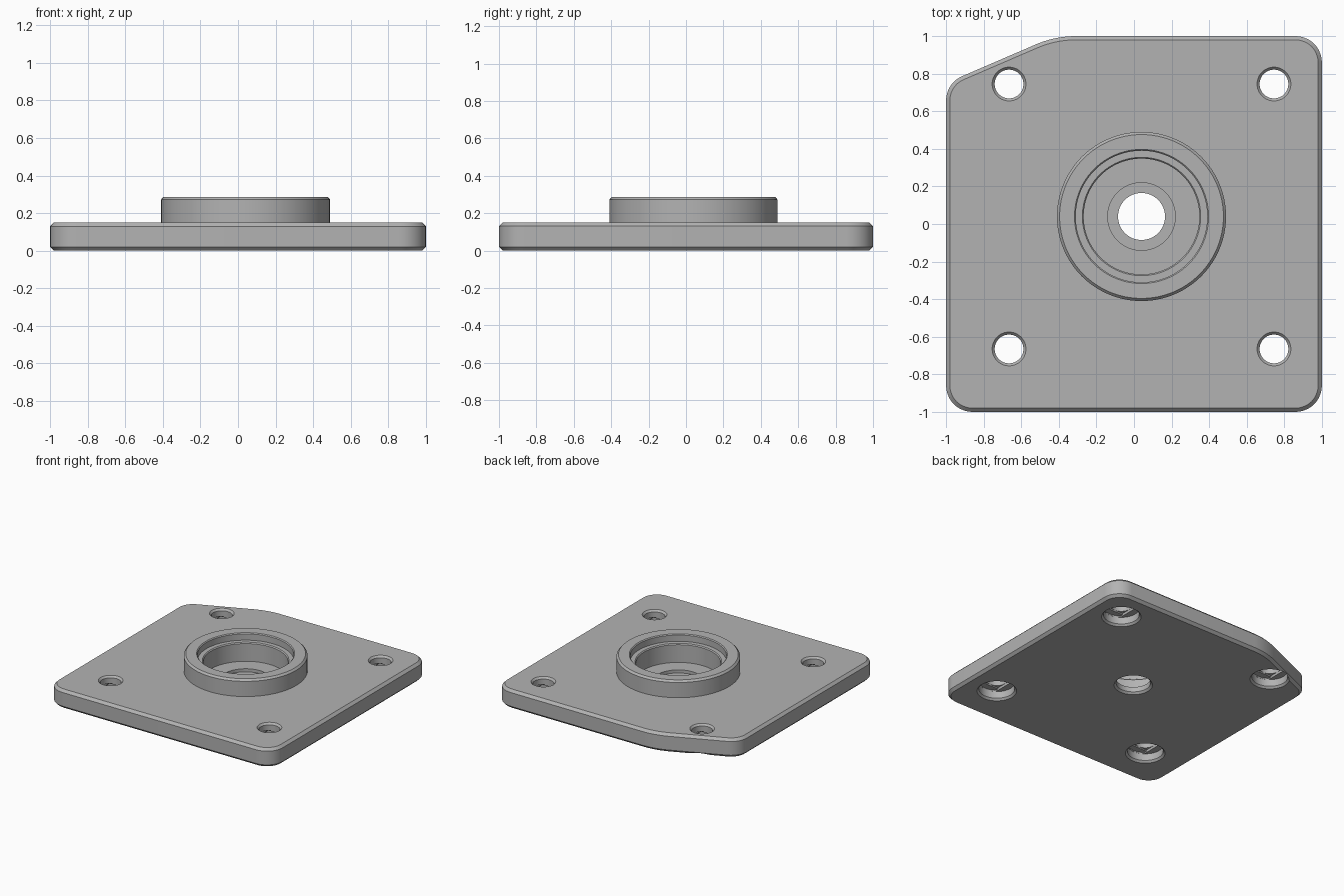
import bpy, bmesh
from math import sin, cos, tan, pi, radians
from mathutils import Vector

if "Cube" in bpy.data.objects:
    bpy.data.objects.remove(bpy.data.objects["Cube"])

grey = bpy.data.materials.new("plain grey")
grey.use_nodes = True
grey.diffuse_color = (0.45, 0.45, 0.45, 1)
grey.node_tree.nodes["Principled BSDF"].inputs["Base Color"].default_value = (0.45, 0.45, 0.45, 1)

CENTRE = Vector((0.04, 0.04))
PITCH = 0.705       # half the spacing of the screw holes
THICK = 0.15        # plate thickness
CHAMFER = 0.02


def loft(name, loops):
    """Closed solid through a stack of (points, z) loops."""
    bm = bmesh.new()
    rings = [[bm.verts.new((p[0], p[1], z)) for p in pts] for pts, z in loops]
    for low, high in zip(rings, rings[1:]):
        n = len(low)
        for i in range(n):
            j = (i + 1) % n
            bm.faces.new((low[i], low[j], high[j], high[i]))
    bm.faces.new(rings[0][::-1])
    bm.faces.new(rings[-1])
    bmesh.ops.remove_doubles(bm, verts=bm.verts, dist=1e-5)
    bmesh.ops.recalc_face_normals(bm, faces=bm.faces)
    mesh = bpy.data.meshes.new(name)
    bm.to_mesh(mesh)
    bm.free()
    mesh.materials.append(grey)
    ob = bpy.data.objects.new(name, mesh)
    bpy.context.collection.objects.link(ob)
    return ob


def circle(c, r, n=64):
    return [(c[0] + r * cos(2 * pi * i / n), c[1] + r * sin(2 * pi * i / n)) for i in range(n)]


def turned(name, c, profile, n=64):
    return loft(name, [(circle(c, r, n), z) for r, z in profile])


def rounded_outline(corners, inset, steps=10):
    """Counter-clockwise polygon with filleted corners, moved inward by inset."""
    pts = []
    for i, (x, y, r) in enumerate(corners):
        p = Vector((x, y))
        a = (p - Vector(corners[i - 1][:2])).normalized()
        b = (Vector(corners[(i + 1) % len(corners)][:2]) - p).normalized()
        turn = a.angle(b)
        normal = Vector((a.y, -a.x))
        centre = p - a * r * tan(turn / 2) - normal * r
        for k in range(steps + 1):
            t = turn * k / steps
            pts.append(centre + (normal * cos(t) + a * sin(t)) * (r - inset))
    return pts


def combine(target, tool, operation):
    """Boolean the tool into the target and discard the tool."""
    mod = target.modifiers.new("cut", 'BOOLEAN')
    mod.operation, mod.solver, mod.object = operation, 'EXACT', tool
    graph = bpy.context.evaluated_depsgraph_get()
    mesh = bpy.data.meshes.new_from_object(target.evaluated_get(graph))
    target.modifiers.clear()
    target.data = mesh
    bpy.data.objects.remove(tool)


# Plate with rounded corners, one of them cut off at a slant
corners = [(-1, -1, 0.14), (1, -1, 0.14), (1, 1, 0.14), (-0.42, 1, 0.54), (-1, 0.75, 0.14)]
outer, inner = rounded_outline(corners, 0), rounded_outline(corners, CHAMFER)
plate = loft("flange_plate", [(inner, 0), (outer, CHAMFER), (outer, THICK - CHAMFER), (inner, THICK)])

# Raised boss
boss = turned("boss", CENTRE, [(0.45, 0.1), (0.45, 0.272), (0.436, 0.287)], 96)
combine(plate, boss, 'UNION')

# Stepped bearing seat and shaft hole, with small lead-in chamfers
seat = turned("seat_cutter", CENTRE, [
    (0.14, -0.02), (0.14, 0), (0.125, 0.015), (0.125, 0.055), (0.18, 0.055), (0.18, 0.08),
    (0.308, 0.08), (0.308, 0.222), (0.315, 0.23), (0.35, 0.23), (0.35, 0.28), (0.357, 0.287),
    (0.357, 0.35)], 96)
combine(plate, seat, 'DIFFERENCE')

# Screw holes: head recess below, two narrowing bridge steps, countersunk bore
W = 0.077


def clamp(v, c):
    return max(c - W, min(c + W, v))


for sx in (-1, 1):
    for sy in (-1, 1):
        c = CENTRE + Vector((sx, sy)) * PITCH
        recess = turned("recess_cutter", c, [(0.144, -0.02), (0.144, 0), (0.13, 0.015), (0.13, 0.07)])
        slot = [(clamp(x, c.x), y) for x, y in circle(c, 0.129)]
        square = [(x, clamp(y, c.y)) for x, y in slot]
        bore = turned("bore_cutter", c, [(0.0765, 0.04), (0.0765, 0.135), (0.09, THICK), (0.09, 0.2)])
        combine(plate, recess, 'DIFFERENCE')
        combine(plate, loft("slot_cutter", [(slot, 0.05), (slot, 0.08)]), 'DIFFERENCE')
        combine(plate, loft("square_cutter", [(square, 0.06), (square, 0.09)]), 'DIFFERENCE')
        combine(plate, bore, 'DIFFERENCE')

# Smooth curved walls, keep the machined edges crisp
bpy.ops.object.select_all(action='DESELECT')
plate.select_set(True)
bpy.context.view_layer.objects.active = plate
bpy.ops.object.shade_smooth_by_angle(angle=radians(25))
